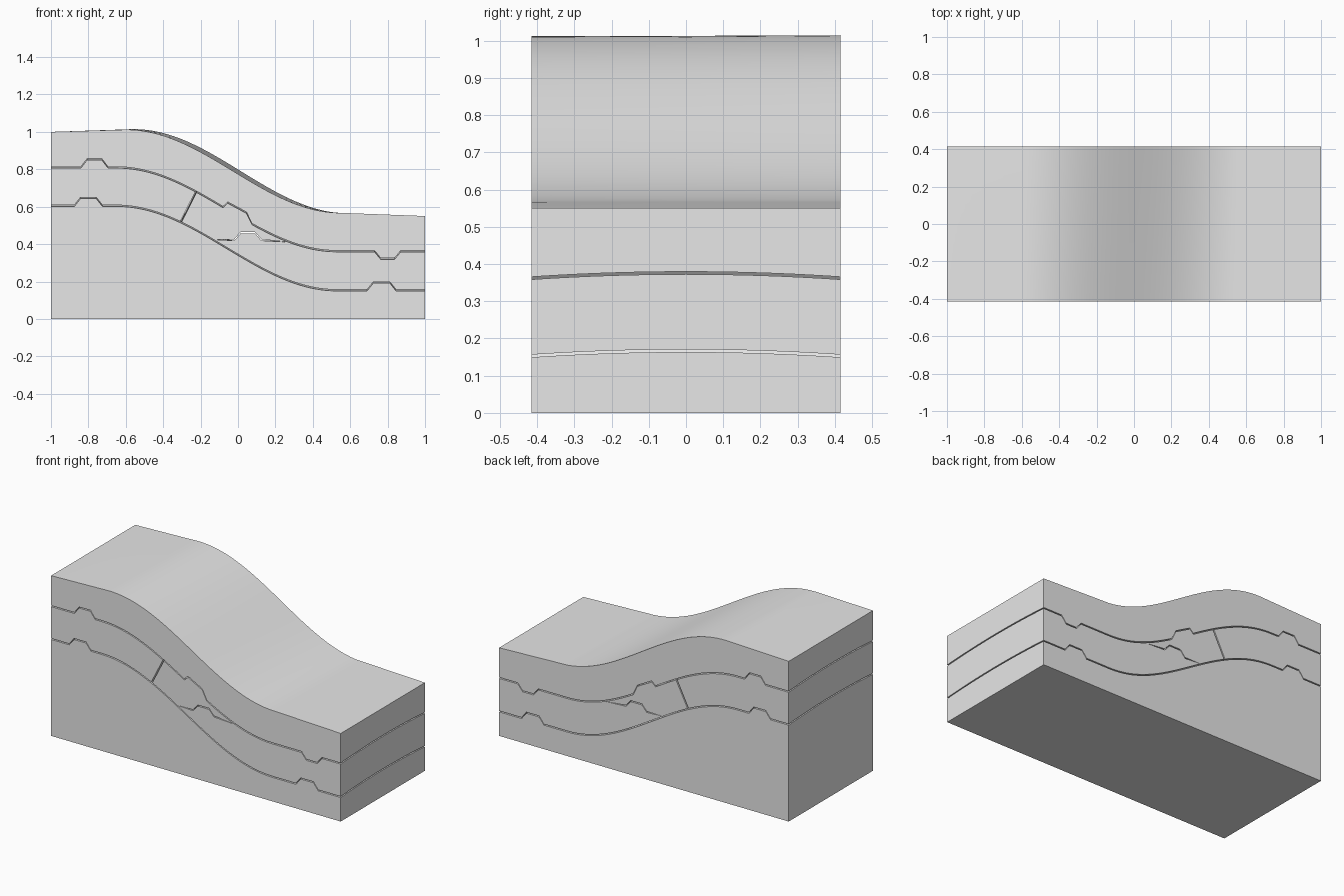
import bpy, bmesh, math

cube = bpy.data.objects.get("Cube")
if cube:
    bpy.data.objects.remove(cube)

HALF_Y = 0.415
ROWS = 16
GAP = 0.007

stone = bpy.data.materials.new("stone_grey")
stone.use_nodes = True
stone.diffuse_color = (0.8, 0.8, 0.8, 1)
stone.node_tree.nodes["Principled BSDF"].inputs["Base Color"].default_value = (0.8, 0.8, 0.8, 1)


# Gentle S-shaped slope between two levels
def slope(x, x0, x1, high, low):
    t = min(max((x - x0) / (x1 - x0), 0), 1)
    return low + (high - low) * (1 + math.cos(math.pi * t)) / 2


def samples(a, b, n, fn):
    return [(a + (b - a) * i / n, fn(a + (b - a) * i / n)) for i in range(n + 1)]


# Part of a polyline between two x positions
def section(line, a, b):
    def at(x):
        for (xa, za), (xb, zb) in zip(line, line[1:]):
            if xa <= x <= xb:
                return (x, za + (zb - za) * (x - xa) / (xb - xa))
    return [at(a)] + [p for p in line if a + 1e-4 < p[0] < b - 1e-4] + [at(b)]


# How each kind of boundary changes height across the depth
def rise(kind, x, y):
    if kind == "crown":
        return 0.014 * (1 - (y / HALF_Y) ** 2)
    if kind == "crest":
        t = min(max((x + 0.62) / 1.15, 0), 1)
        return 0.025 * math.sin(math.pi * t) * (y + HALF_Y) / (2 * HALF_Y)
    return 0


def edge(line, kind, dz=0, dx=0):
    return [(x + dx, z + dz, kind) for x, z in line]


# Sweep a closed outline through the depth, bending it row by row
def block(name, outline):
    bm = bmesh.new()
    rows = []
    for r in range(ROWS + 1):
        y = HALF_Y * (2 * r / ROWS - 1)
        rows.append([bm.verts.new((x, y, z + rise(k, x, y))) for x, z, k in outline])
    n = len(outline)
    bm.faces.new(rows[0])
    bm.faces.new(rows[-1][::-1])
    for a, b in zip(rows, rows[1:]):
        for i in range(n):
            j = (i + 1) % n
            bm.faces.new((a[j], a[i], b[i], b[j]))
    bmesh.ops.recalc_face_normals(bm, faces=bm.faces)
    mesh = bpy.data.meshes.new(name)
    bm.to_mesh(mesh)
    bm.free()
    mesh.materials.append(stone)
    obj = bpy.data.objects.new(name, mesh)
    bpy.context.collection.objects.link(obj)
    bpy.ops.object.select_all(action="DESELECT")
    obj.select_set(True)
    bpy.context.view_layer.objects.active = obj
    bpy.ops.object.shade_smooth_by_angle(angle=math.radians(25))


# Interlocking seams: keyed flats joined by the slope
def low_fn(x):
    return slope(x, -0.65, 0.53, 0.605, 0.153)


def high_fn(x):
    return slope(x, -0.65, 0.53, 0.81, 0.362)


def key(x0, x1, z, h):
    return [(x0, z), (x0 + 0.033, z + h), (x1 - 0.033, z + h), (x1, z)]


lower = ([(-1, 0.605)] + key(-0.875, -0.725, 0.605, 0.042) + samples(-0.65, 0.53, 36, low_fn)
         + key(0.69, 0.845, 0.153, 0.042) + [(1, 0.153)])
upper = ([(-1, 0.81)] + key(-0.84, -0.695, 0.81, 0.043) + samples(-0.65, -0.08, 18, high_fn)
         + [(-0.055, 0.622), (0.045, 0.568)] + samples(0.075, 0.53, 14, high_fn)
         + key(0.73, 0.87, 0.362, -0.04) + [(1, 0.362)])
inner = [(-0.13, 0.422)] + key(-0.02, 0.125, 0.422, 0.038) + [(0.268, 0.422)]
top = [(-1, 1.0)] + samples(-0.6, 0.55, 40, lambda x: slope(x, -0.6, 0.55, 1.012, 0.567)) + [(1, 0.55)]

h = GAP / 2
fault_top, fault_low = -0.225, -0.305
tip_low, tip_high = inner[0][0], inner[-1][0]

# Base layer
block("base_layer", [(-1, 0, "flat"), (1, 0, "flat")] + edge(lower, "crown", -h)[::-1])

# Top layer
block("top_layer", edge(upper, "crown", h) + edge(top, "crest")[::-1])

# Middle layer, left of the slanted joint
left_low = edge(section(lower, -1, fault_low - h), "crown", h)
left_high = edge(section(upper, -1, fault_top - h), "crown", -h)
block("middle_layer_upslope", left_low + left_high[::-1])

# Middle wedge between the slanted joint and the inner seam
wedge_low = edge(section(lower, fault_low + h, tip_low), "crown", h)
wedge_high = edge(section(upper, fault_top + h, tip_high), "crown", -h)
block("middle_layer_wedge", wedge_low + edge(inner[1:-1], "flat", h) + wedge_high[::-1])

# Middle layer below the inner seam
right_low = edge(section(lower, tip_low, 1), "crown", h)
right_high = edge(section(upper, tip_high, 1), "crown", -h)
block("middle_layer_downslope", right_low + right_high[::-1] + edge(inner[1:-1], "flat", -h)[::-1])
